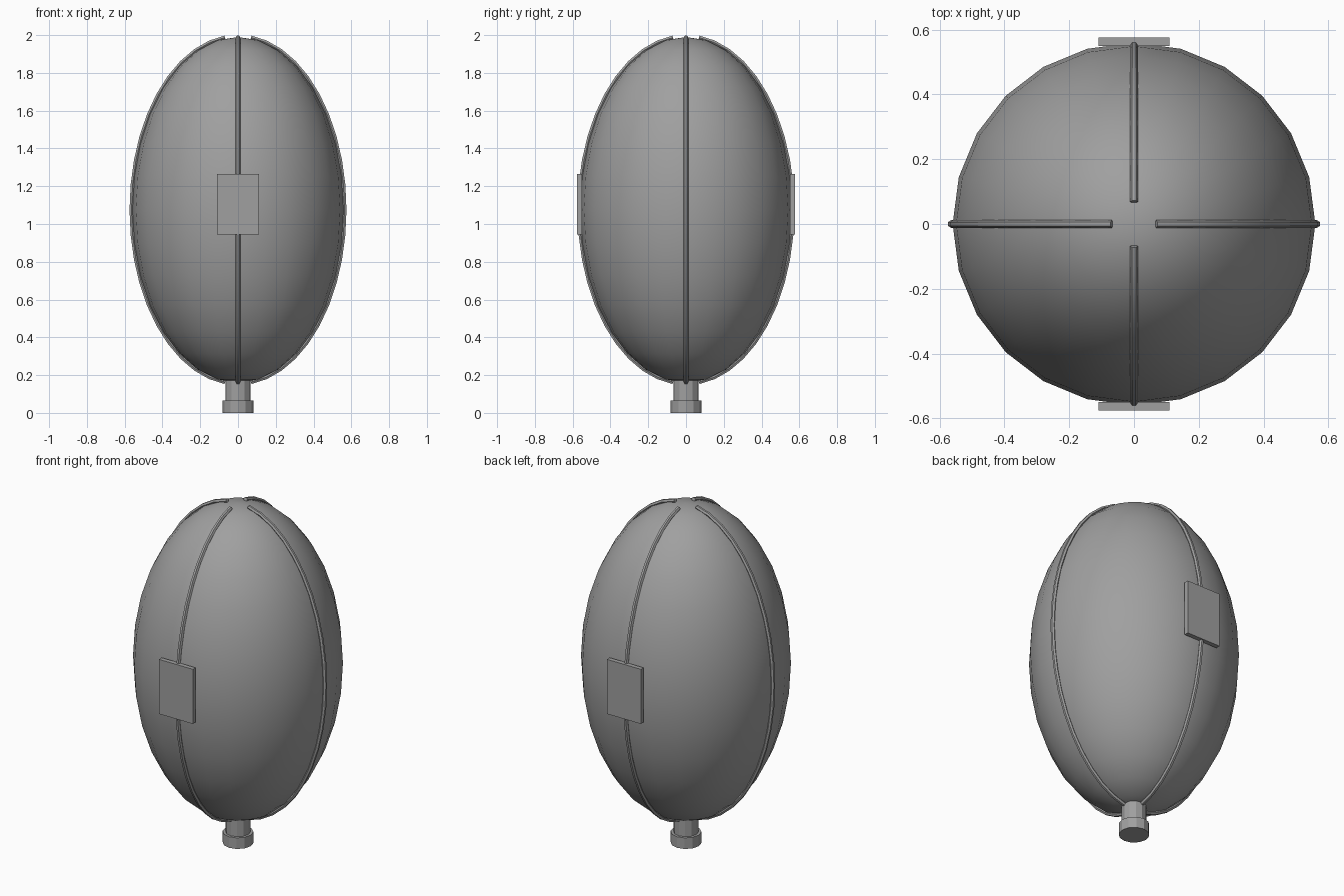
import bpy
import math

cube = bpy.data.objects.get("Cube")
if cube:
    bpy.data.objects.remove(cube)

CENTRE_Z, RADIUS, HALF_HEIGHT = 1.075, 0.56, 0.915

grey = bpy.data.materials.new("plain_grey")
grey.use_nodes = True
colour = (0.35, 0.35, 0.35, 1)
grey.diffuse_color = colour
grey.node_tree.nodes["Principled BSDF"].inputs["Base Color"].default_value = colour


def finish(name, smooth_angle=None):
    obj = bpy.context.object
    obj.name = name
    obj.data.materials.append(grey)
    bpy.ops.object.transform_apply(location=False, rotation=True, scale=True)
    if smooth_angle:
        bpy.ops.object.shade_smooth_by_angle(angle=math.radians(smooth_angle))
    return obj


def cylinder(name, radius, bottom, top):
    bpy.ops.mesh.primitive_cylinder_add(vertices=12, radius=radius, depth=top - bottom,
                                        location=(0, 0, (bottom + top) / 2))
    return finish(name, 20)


def rib(name, turn):
    # Swept tube following the shell from near the crown to the neck
    curve = bpy.data.curves.new(name, "CURVE")
    curve.dimensions = "3D"
    curve.bevel_depth = 0.012
    curve.bevel_resolution = 1
    curve.use_fill_caps = True
    spline = curve.splines.new("POLY")
    steps = 20
    spline.points.add(steps)
    for i, point in enumerate(spline.points):
        a = math.radians(7 + 166 * i / steps)
        r = (RADIUS + 0.004) * math.sin(a)
        point.co = (r * math.cos(turn), r * math.sin(turn),
                    CENTRE_Z + (HALF_HEIGHT + 0.004) * math.cos(a), 1)
    obj = bpy.data.objects.new(name, curve)
    bpy.context.collection.objects.link(obj)
    bpy.ops.object.select_all(action="DESELECT")
    obj.select_set(True)
    bpy.context.view_layer.objects.active = obj
    bpy.ops.object.convert(target="MESH")
    finish(name, 50)


# Smooth egg-shaped shell
bpy.ops.mesh.primitive_uv_sphere_add(segments=24, ring_count=16, radius=1,
                                     location=(0, 0, CENTRE_Z))
bpy.context.object.scale = (RADIUS, RADIUS, HALF_HEIGHT)
finish("shell", 60)

# Four lengthwise ribs
for i, side in enumerate(("left", "back", "right", "front")):
    rib(side + "_rib", i * math.pi / 2)

# Square plates on front and back
for side, sign in (("front", -1), ("back", 1)):
    bpy.ops.mesh.primitive_cube_add(size=1, location=(0, sign * 0.563, 1.105))
    bpy.context.object.scale = (0.22, 0.026, 0.32)
    finish(side + "_plate")

# Neck and end cap
cylinder("neck", 0.067, 0.05, 0.18)
cylinder("end_cap", 0.082, 0, 0.065)
